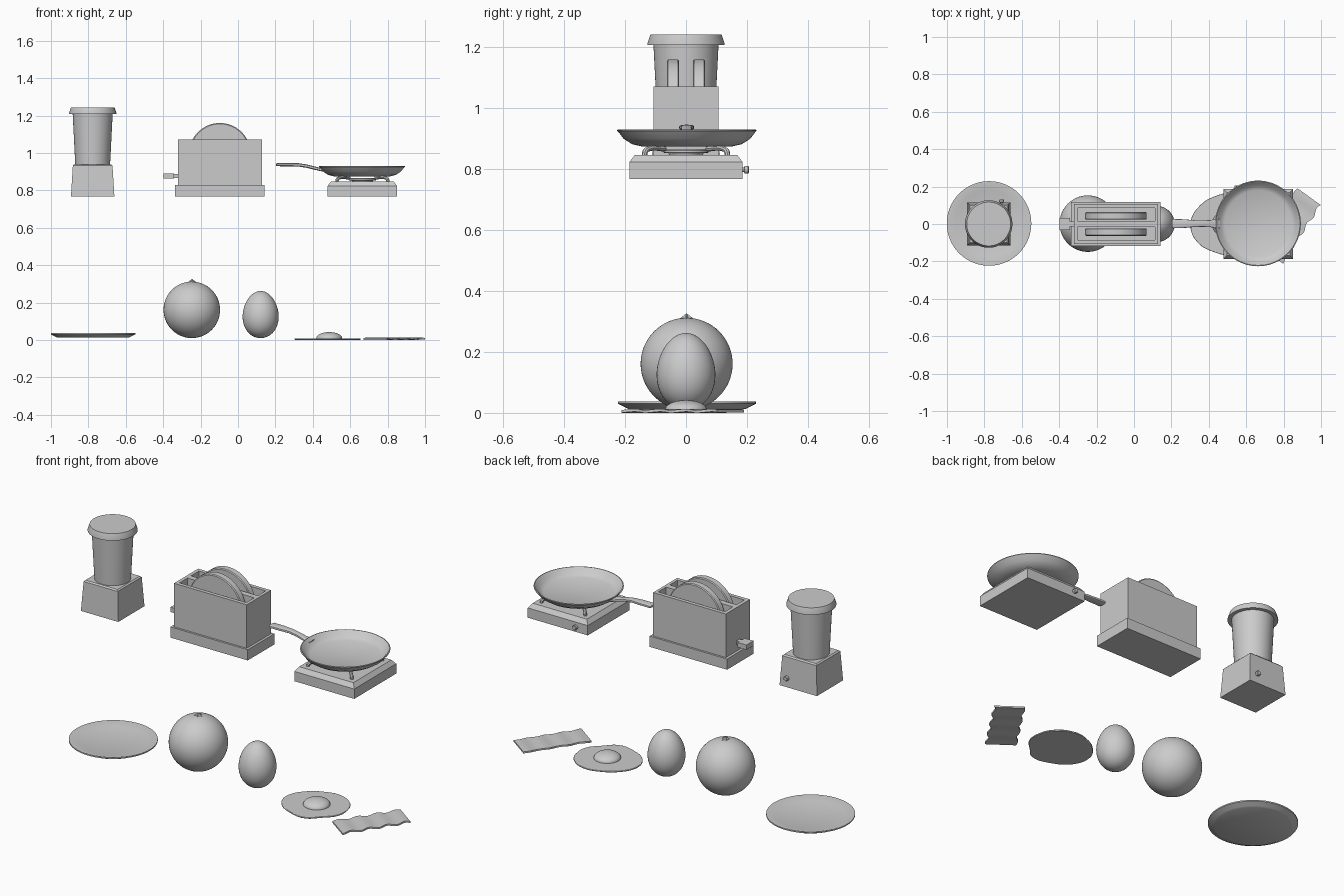
import bpy, bmesh, math
from mathutils import Vector, Matrix

if "Cube" in bpy.data.objects:
    bpy.data.objects.remove(bpy.data.objects["Cube"])


def finish(name, bm, loc=(0, 0, 0)):
    bmesh.ops.recalc_face_normals(bm, faces=bm.faces)
    me = bpy.data.meshes.new(name)
    bm.to_mesh(me)
    bm.free()
    ob = bpy.data.objects.new(name, me)
    ob.location = loc
    bpy.context.collection.objects.link(ob)
    return ob


def loft(bm, rings):
    """Skin closed rings of equal length and cap both ends."""
    vs = [[bm.verts.new(p) for p in r] for r in rings]
    n = len(vs[0])
    for a, b in zip(vs, vs[1:]):
        for i in range(n):
            bm.faces.new((a[i], a[(i + 1) % n], b[(i + 1) % n], b[i]))
    bm.faces.new(vs[0])
    bm.faces.new(vs[-1])


def lathe(name, profile, x, y=0, n=64, rot=None, z=0):
    bm = bmesh.new()
    loft(bm, [[(r * math.cos(2 * math.pi * i / n), r * math.sin(2 * math.pi * i / n), h)
               for i in range(n)] for r, h in profile])
    if rot:
        bmesh.ops.rotate(bm, verts=bm.verts, matrix=rot)
    return finish(name, bm, (x, y, z))


def box(name, x0, x1, y0, y1, z0, z1, inset=0):
    bm = bmesh.new()
    loft(bm, [[(x0 + d, y0 + d, z), (x1 - d, y0 + d, z), (x1 - d, y1 - d, z), (x0 + d, y1 - d, z)]
              for d, z in ((0, z0), (inset, z1))])
    return finish(name, bm)


def curve_mesh(name, pts, depth, closed=False, extrude=0, loc=(0, 0, 0)):
    cu = bpy.data.curves.new(name, 'CURVE')
    cu.dimensions = '2D' if closed else '3D'
    cu.fill_mode = 'BOTH' if closed else 'FULL'
    cu.bevel_depth, cu.extrude, cu.bevel_resolution = depth, extrude, 2
    cu.use_fill_caps = not closed
    cu.resolution_u = 8
    sp = cu.splines.new('BEZIER')
    sp.use_cyclic_u = closed
    sp.bezier_points.add(len(pts) - 1)
    for bp, p in zip(sp.bezier_points, pts):
        bp.co = p
        bp.handle_left_type = bp.handle_right_type = 'AUTO'
    ob = bpy.data.objects.new(name, cu)
    ob.location = loc
    bpy.context.collection.objects.link(ob)
    bpy.ops.object.select_all(action='DESELECT')
    ob.select_set(True)
    bpy.context.view_layer.objects.active = ob
    bpy.ops.object.convert(target='MESH')
    return bpy.context.view_layer.objects.active


E = 0.0005  # tiny pole radius
BACK = Matrix.Rotation(-math.pi / 2, 3, 'X')  # local z to +y
KNOB = [(.008, 0), (.008, .009), (.013, .010), (.013, .022), (.010, .025)]

# Blender appliance
BX = -.777
box("blender_base", BX - .116, BX + .116, -.116, .116, .768, .932, .010)
box("blender_base_top", BX - .106, BX + .106, -.106, .106, .932, .939, .007)
lathe("blender_jar", [(.093, .937), (.107, 1.212)], BX)
lathe("blender_lid", [(.127, 1.207), (.127, 1.212), (.117, 1.242)], BX)
lathe("blender_knob", KNOB, -.708, .107, 20, BACK, .82)

# Toaster
box("toaster_base", -.337, .143, -.118, .118, .768, .828)
body = box("toaster_body", -.322, .129, -.107, .107, .828, 1.072)
for s in (-1, 1):
    cut = box("slot_cutter", -.302, .112, s * .051 - .035, s * .051 + .035, .86, 1.2)
    cut.hide_render = True
    m = body.modifiers.new("slot", 'BOOLEAN')
    m.object, m.solver = cut, 'EXACT'
    bpy.context.view_layer.objects.active = body
    bpy.ops.object.modifier_apply(modifier=m.name)
    bpy.data.objects.remove(cut)
    lathe("toast_slice", [(.160, -.020), (.165, -.016), (.165, .016), (.160, .020)],
          -.097, s * .043, 64, BACK, .995)
box("toaster_lever_stem", -.345, -.31, -.013, .013, .866, .886)
box("toaster_lever_grip", -.397, -.342, -.031, .031, .862, .889)

# Camping stove
SX = .665
box("stove_base", SX - .186, SX + .186, -.186, .186, .768, .823)
box("stove_top", SX - .186, SX + .186, -.186, .186, .823, .847, .018)
lathe("stove_burner", [(.055, .845), (.058, .853), (.074, .854), (.074, .862), (.068, .866)], SX)
lathe("stove_knob", KNOB, .549, .182, 20, BACK, .798)
for sx in (-1, 1):
    for sy in (-1, 1):
        curve_mesh("stove_grate_leg", [(SX + sx * d, sy * d, z) for d, z in
                   ((.136, .840), (.134, .858), (.122, .867), (.07, .867))], .009)

# Frying pan
lathe("pan_bowl", [(E, .875), (.150, .875), (.180, .882), (.208, .900), (.224, .921), (.229, .926),
                   (.229, .929), (.224, .930), (.215, .922), (.200, .902), (.178, .891), (E, .890)],
      .663, .003, 72)
bm = bmesh.new()
rings = []
for x, z, w, t in ((.203, .937, .017, .006), (.209, .937, .025, .008), (.27, .937, .023, .009),
                   (.325, .936, .018, .009), (.37, .929, .017, .009), (.41, .919, .019, .009),
                   (.456, .908, .032, .008)):
    ring = []
    for i in range(16):
        c, s = math.cos(math.pi * i / 8), math.sin(math.pi * i / 8)
        ring.append((x, w * math.copysign(abs(c) ** .6, c), z + t * math.copysign(abs(s) ** .6, s)))
    rings.append(ring)
loft(bm, rings)
finish("pan_handle", bm, (0, .002, 0))

# Plate
lathe("plate", [(E, .013), (.192, .013), (.200, .017), (.226, .030), (.226, .037), (.221, .038),
                (.178, .025), (E, .024)], -.775, .003, 72)

# Orange with a small star-shaped stalk
lathe("orange", [(max(E, .151 * math.sin(math.pi * i / 32)), .161 - .151 * math.cos(math.pi * i / 32))
                 for i in range(33)], -.247, .002)
bm = bmesh.new()
tip = bm.verts.new((0, 0, .327))
star = [bm.verts.new((r * math.cos(math.pi * i / 5), r * math.sin(math.pi * i / 5), .308))
        for i in range(10) for r in [.026 if i % 2 == 0 else .013]]
for i in range(10):
    bm.faces.new((star[i], star[(i + 1) % 10], tip))
bm.faces.new(star)
finish("orange_stalk", bm, (-.247, .002, 0))

# Whole egg, narrower at the top
egg = []
for i in range(33):
    a = math.pi * i / 32
    egg.append((max(E, .096 * math.sin(a) * (1 + .09 * math.cos(a))), .136 - .126 * math.cos(a)))
lathe("whole_egg", egg, .121)

# Fried egg
curve_mesh("egg_white", [(x, y, 0) for x, y in
           ((-.182, .01), (-.135, .095), (-.05, .147), (.03, .16), (.125, .112), (.162, .03),
            (.157, -.04), (.1, -.107), (.04, -.158), (-.06, -.147), (-.157, -.083))],
           .003, True, .001, (.488, 0, .005))
lathe("egg_yolk", [(.069, .006)] + [(max(E, .069 * math.cos(math.pi * i / 20)),
      .010 + .032 * math.sin(math.pi * i / 20)) for i in range(11)], .488)

# Bacon strip with wavy long edges
along = Vector((-.205, -.31, 0))
side = Vector((.125, -.09, 0)).normalized()
start = Vector((.936, .146, 0))
bm = bmesh.new()
rings = []
for i in range(41):
    t = i / 40
    c = start + along * t
    a = c - side * (.075 + .006 * math.sin(t * 22))
    b = c + side * (.075 + .007 * math.sin(t * 24 + 3))
    if i == 0:
        b = c + side * .077
    z = Vector((0, 0, .002 + .002 * math.sin(t * 23)))
    up = Vector((0, 0, .009))
    rings.append([a + z, b + z, b + z + up, a + z + up])
loft(bm, rings)
finish("bacon_strip", bm)

# Smooth shading with crisp edges
bpy.ops.object.select_all(action='SELECT')
bpy.context.view_layer.objects.active = body
bpy.ops.object.shade_smooth_by_angle(angle=math.radians(30))
